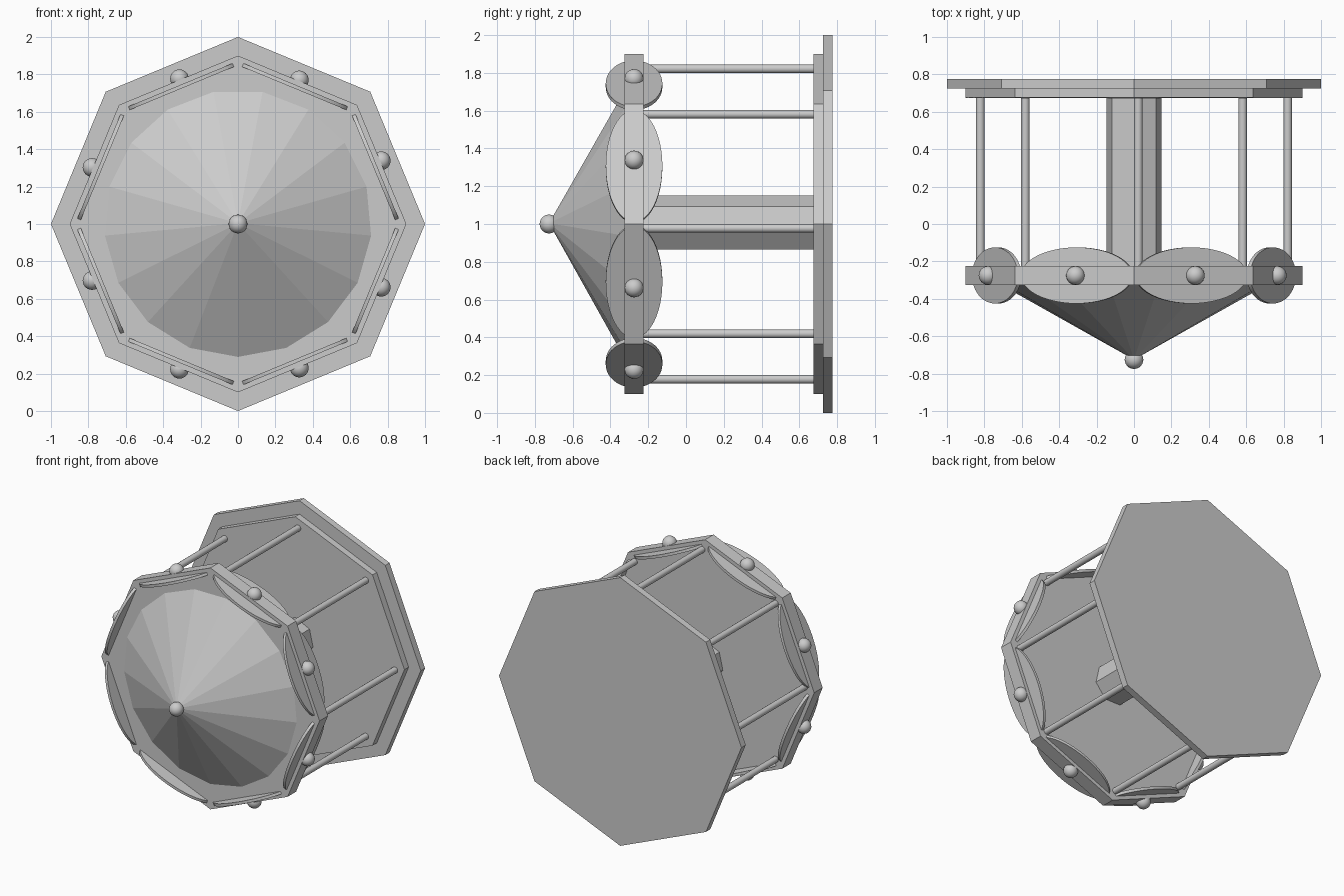
import bpy, math
from mathutils import Matrix, Vector

cube = bpy.data.objects.get("Cube")
if cube:
    bpy.data.objects.remove(cube)

grey = bpy.data.materials.new("plain grey")
grey.use_nodes = True
grey.diffuse_color = (0.6, 0.6, 0.6, 1)
grey.node_tree.nodes["Principled BSDF"].inputs["Base Color"].default_value = (0.6, 0.6, 0.6, 1)

TO_FRONT = Matrix.Rotation(math.pi / 2, 4, 'X')  # local +z becomes -y


def finish(name, smooth=False):
    ob = bpy.context.object
    ob.name = name
    ob.data.materials.append(grey)
    if smooth:
        bpy.ops.object.shade_smooth_by_angle(angle=math.radians(40))
    return ob


def prism(name, sides, radius, back, front, x=0, z=1, tip=None, turn=0, smooth=False):
    """Prism or cone along y, with its first corner at angle turn from +x."""
    bpy.ops.mesh.primitive_cone_add(vertices=sides, radius1=radius,
                                    radius2=radius if tip is None else tip,
                                    depth=back - front)
    ob = finish(name, smooth)
    spin = Matrix.Rotation(turn - math.pi / 2, 4, 'Y')
    ob.data.transform(Matrix.Translation((x, (back + front) / 2, z)) @ spin.inverted() @ TO_FRONT)
    return ob


def ball(name, radius, loc):
    bpy.ops.mesh.primitive_uv_sphere_add(segments=24, ring_count=12, radius=radius, location=loc)
    return finish(name, True)


# Platform, inner step and canopy deck
prism("platform", 8, 1.0, 0.775, 0.725, turn=math.pi / 2)
prism("platform_step", 8, 0.9, 0.725, 0.675, turn=math.pi / 2)
prism("canopy_deck", 8, 0.9, -0.225, -0.325, turn=math.pi / 2)

# Centre column, pointed roof and finial
prism("centre_column", 7, 0.15, 0.675, -0.225, turn=math.pi / 2)
prism("roof", 17, 0.7146, -0.325, -0.725, z=1.004, tip=0, turn=-math.pi / 2)
ball("finial", 0.05, (0, -0.725, 1))

for i in range(8):
    # Poles near the corners
    a = i * math.pi / 4 - (0.028 if i % 2 == 0 else 0)
    prism("pole_%d" % i, 16, 0.023, 0.675, -0.225,
          0.822 * math.cos(a), 1 + 0.822 * math.sin(a), smooth=True)
    # Rounded scallop panels along the deck sides
    b = (i + 0.5) * math.pi / 4
    out = Vector((math.cos(b), 0, math.sin(b)))
    bpy.ops.mesh.primitive_cylinder_add(vertices=48, radius=1, depth=0.02)
    panel = finish("scallop_%d" % i, True)
    panel.data.transform(Matrix.Translation(out * 0.795 + Vector((0, -0.275, 1)))
                         @ Matrix.Rotation(math.pi / 2 - b, 4, 'Y')
                         @ Matrix.Diagonal((0.32, 0.15, 1, 1)))
    # Lamps on the deck edge
    c = b + 0.025 * math.sin(3 * b)
    ball("lamp_%d" % i, 0.05, (0.837 * math.cos(c), -0.275, 1 + 0.837 * math.sin(c)))
